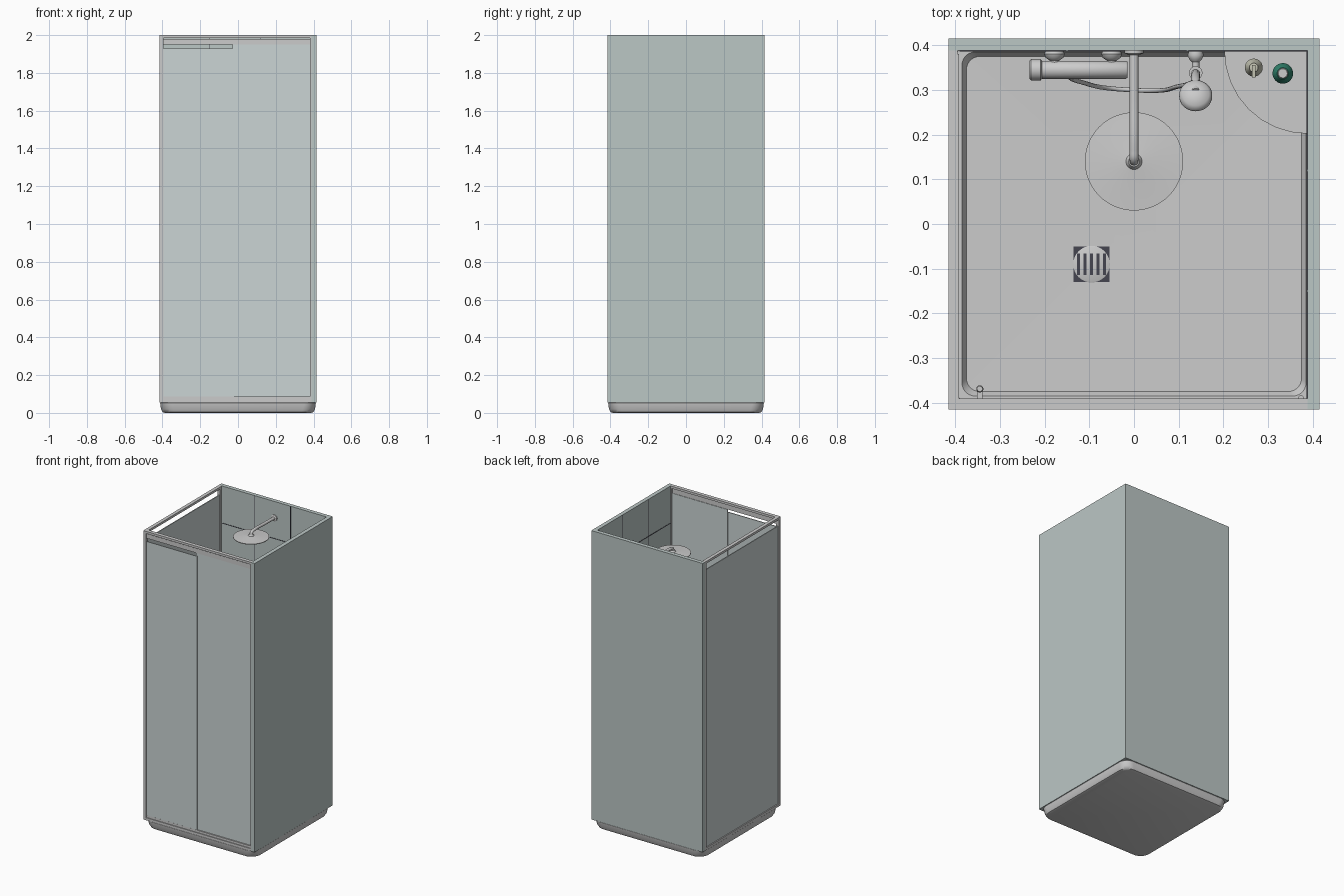
import bpy, bmesh, math
from mathutils import Vector


def mat(name, rgb):
    m = bpy.data.materials.new(name)
    m.diffuse_color = (*rgb, 1)
    return m


WALL = mat("wall_tint", (0.50, 0.57, 0.56))
GLASS = mat("glass_tint", (0.60, 0.66, 0.66))
DARK = mat("dark", (0.06, 0.06, 0.08))
GREEN = mat("green", (0.03, 0.22, 0.15))
CREAM = mat("cream", (0.55, 0.55, 0.45))


def finish(name, bm, m=None, smooth=False):
    bmesh.ops.recalc_face_normals(bm, faces=bm.faces)
    me = bpy.data.meshes.new(name)
    bm.to_mesh(me)
    bm.free()
    o = bpy.data.objects.new(name, me)
    bpy.context.collection.objects.link(o)
    if m:
        me.materials.append(m)
    if smooth:
        bpy.ops.object.select_all(action='DESELECT')
        o.select_set(True)
        bpy.context.view_layer.objects.active = o
        bpy.ops.object.shade_smooth_by_angle(angle=math.radians(40))
    return o


def box(name, x, y, z, m=None):
    bm = bmesh.new()
    bmesh.ops.create_cube(bm, size=1)
    for v in bm.verts:
        v.co = [a + (b - a) * (c + 0.5) for (a, b), c in zip((x, y, z), v.co)]
    return finish(name, bm, m)


def loft(name, loops, m=None, smooth=True):
    bm = bmesh.new()
    rings = [[bm.verts.new(p) for p in loop] for loop in loops]
    for a, b in zip(rings, rings[1:]):
        for i in range(len(a)):
            j = (i + 1) % len(a)
            bm.faces.new((a[i], a[j], b[j], b[i]))
    bm.faces.new(rings[0])
    bm.faces.new(rings[-1])
    return finish(name, bm, m, smooth)


def lathe(name, origin, axis, profile, m=None, n=32):
    """Revolve (radius, distance) pairs around an axis."""
    q = Vector(axis).to_track_quat('Z', 'Y')
    loops = [[Vector(origin) + q @ Vector((r * math.cos(t), r * math.sin(t), h))
              for t in (i * math.tau / n for i in range(n))] for r, h in profile]
    return loft(name, loops, m)


def tube(name, pts, r):
    cu = bpy.data.curves.new(name, 'CURVE')
    cu.dimensions = '3D'
    cu.bevel_depth = r
    cu.bevel_resolution = 4
    cu.use_fill_caps = True
    cu.resolution_u = 10
    s = cu.splines.new('BEZIER')
    s.bezier_points.add(len(pts) - 1)
    for b, p in zip(s.bezier_points, pts):
        b.co = p
        b.handle_left_type = b.handle_right_type = 'AUTO'
    o = bpy.data.objects.new(name, cu)
    bpy.context.collection.objects.link(o)


def rounded(h, r, z):
    pts = []
    for k, (sx, sy) in enumerate(((1, 1), (-1, 1), (-1, -1), (1, -1))):
        for i in range(9):
            a = (k + i / 8) * math.pi / 2
            pts.append((sx * (h - r) + r * math.cos(a), sy * (h - r) + r * math.sin(a), z))
    return pts


# Tray with a shallow basin
loft("tray", [rounded(h, r, z) for h, r, z in (
    (0.388, 0.06, 0), (0.40, 0.065, 0.004), (0.408, 0.065, 0.02), (0.412, 0.06, 0.052),
    (0.408, 0.06, 0.058), (0.385, 0.03, 0.058), (0.375, 0.03, 0.04), (0.05, 0.02, 0.034))])

# Solid back and right walls
box("back_wall", (-0.415, 0.415), (0.388, 0.415), (0.055, 2), WALL)
box("right_wall", (0.388, 0.415), (-0.415, 0.388), (0.055, 2), WALL)

# Thin joints between the wall panels
for i, p in enumerate((-0.15, 0.12)):
    box(f"back_joint_{i}", (p - 0.002, p + 0.002), (0.386, 0.389), (0.06, 2), DARK)
    box(f"right_joint_{i}", (0.386, 0.389), (p - 0.002, p + 0.002), (0.06, 2), DARK)
for i, z in enumerate((0.4, 0.85, 1.3, 1.75)):
    box(f"back_level_joint_{i}", (-0.39, 0.388), (0.386, 0.389), (z - 0.002, z + 0.002), DARK)
    box(f"right_level_joint_{i}", (0.386, 0.389), (-0.39, 0.388), (z - 0.002, z + 0.002), DARK)

# Metal frame around the two glazed sides
box("front_left_post", (-0.415, -0.395), (-0.415, -0.395), (0.055, 2))
box("front_right_post", (0.382, 0.39), (-0.415, -0.39), (0.055, 2))
box("back_left_post", (-0.415, -0.395), (0.375, 0.389), (0.055, 2))
for n, z0, z1 in (("top", 1.985, 2), ("bottom", 0.055, 0.072)):
    box(f"front_{n}_bar", (-0.396, 0.39), (-0.415, -0.39), (z0, z1))
    box(f"left_{n}_bar", (-0.415, -0.392), (-0.396, 0.38), (z0, z1))
box("door_top_rail", (-0.396, 0.383), (-0.407, -0.400), (1.95, 1.98))
box("door_bottom_rail", (-0.396, 0.383), (-0.410, -0.395), (0.072, 0.087))

# Glass panels and door handles
box("left_glass", (-0.408, -0.402), (-0.396, 0.376), (0.07, 1.94), GLASS)
box("front_left_door", (-0.396, -0.02), (-0.4095, -0.404), (0.08, 1.93), GLASS)
box("front_right_door", (-0.03, 0.383), (-0.402, -0.397), (0.08, 1.95), GLASS)
box("handle_foot_low", (-0.351, -0.339), (-0.405, -0.368), (0.97, 0.985))
box("handle_foot_high", (-0.351, -0.339), (-0.405, -0.368), (1.125, 1.14))
lathe("door_handle", (-0.345, -0.369, 0.94), (0, 0, 1),
      ((0.006, 0), (0.008, 0.004), (0.008, 0.226), (0.006, 0.23)), n=20)
lathe("door_stop", (0.374, -0.389, 0.95), (0, 0, 1), ((0.006, 0), (0.006, 0.2)), n=16)

# Floor drain
box("drain_plate", (-0.135, -0.055), (-0.13, -0.05), (0.030, 0.037), DARK)
lathe("drain_cover", (-0.095, -0.09, 0.036), (0, 0, 1), ((0.041, 0), (0.041, 0.002), (0.039, 0.003)))
for i in range(5):
    x = -0.095 + (i - 2) * 0.0145
    box(f"drain_slot_{i}", (x - 0.003, x + 0.003), (-0.114, -0.066), (0.037, 0.0395), DARK)

# Rain shower and its arm
lathe("rain_head", (0, 0.14, 1.852), (0, 0, 1),
      ((0.104, 0), (0.11, 0.003), (0.11, 0.007), (0.06, 0.010), (0.018, 0.014), (0.012, 0.025)), n=48)
tube("rain_arm", [(0, 0.388, 1.89), (0, 0.28, 1.892), (0, 0.165, 1.892),
                  (0, 0.145, 1.886), (0, 0.14, 1.866)], 0.01)
lathe("arm_flange", (0, 0.388, 1.89), (0, -1, 0), ((0.021, 0), (0.021, 0.006), (0.012, 0.01)))

# Mixer valve with wall mounts
lathe("mixer_body", (-0.215, 0.345, 1.05), (1, 0, 0), ((0.018, 0), (0.02, 0.003), (0.02, 0.197), (0.018, 0.2)))
lathe("mixer_knob", (-0.234, 0.345, 1.05), (1, 0, 0), ((0.02, 0), (0.024, 0.004), (0.024, 0.025), (0.02, 0.028)))
ROSETTE = ((0.02, 0), (0.023, 0.008), (0.02, 0.016), (0.011, 0.022), (0.009, 0.045))
for i, x in enumerate((-0.178, -0.05)):
    lathe(f"mixer_mount_{i}", (x, 0.388, 1.05), (0, -1, 0), ROSETTE)

# Hand shower, holder and hose
lathe("holder_mount", (0.138, 0.388, 1.5), (0, -1, 0), ((0.015, 0), (0.018, 0.01), (0.014, 0.02), (0.008, 0.026), (0.008, 0.05)))
lathe("holder_cup", (0.138, 0.338, 1.48), (0, 0, 1), ((0.012, 0), (0.015, 0.04)))
tube("hand_shower_grip", [(0.138, 0.34, 1.43), (0.138, 0.336, 1.52), (0.138, 0.323, 1.6), (0.138, 0.295, 1.645)], 0.01)
lathe("hand_shower_head", (0.138, 0.295, 1.65), (0, -0.45, -1),
      ((0.01, 0), (0.03, 0.007), (0.037, 0.016), (0.037, 0.022), (0.033, 0.025)))
tube("shower_hose", [(-0.15, 0.335, 1.035), (-0.12, 0.318, 0.8), (-0.01, 0.3, 0.62),
                     (0.1, 0.308, 0.85), (0.138, 0.34, 1.43)], 0.005)

# Corner shelf with two bottles
arc = [(0.388 - 0.186 * math.cos(a), 0.388 - 0.186 * math.sin(a))
       for a in (i * math.pi / 16 for i in range(9))]
arc.append((0.388, 0.388))
loft("corner_shelf", [[(x, y, z) for x, y in arc] for z in (1.05, 1.062)], None, False)
lathe("pump_bottle", (0.268, 0.35, 1.062), (0, 0, 1),
      ((0.018, 0), (0.02, 0.004), (0.02, 0.11), (0.01, 0.125), (0.01, 0.135), (0.004, 0.136), (0.004, 0.155)), CREAM)
box("pump_spout", (0.264, 0.272), (0.328, 0.356), (1.215, 1.223), CREAM)
lathe("green_bottle", (0.333, 0.337, 1.062), (0, 0, 1),
      ((0.021, 0), (0.023, 0.004), (0.023, 0.12), (0.013, 0.135)), GREEN)
lathe("green_bottle_cap", (0.333, 0.337, 1.195), (0, 0, 1), ((0.012, 0), (0.012, 0.025), (0.01, 0.027)))
